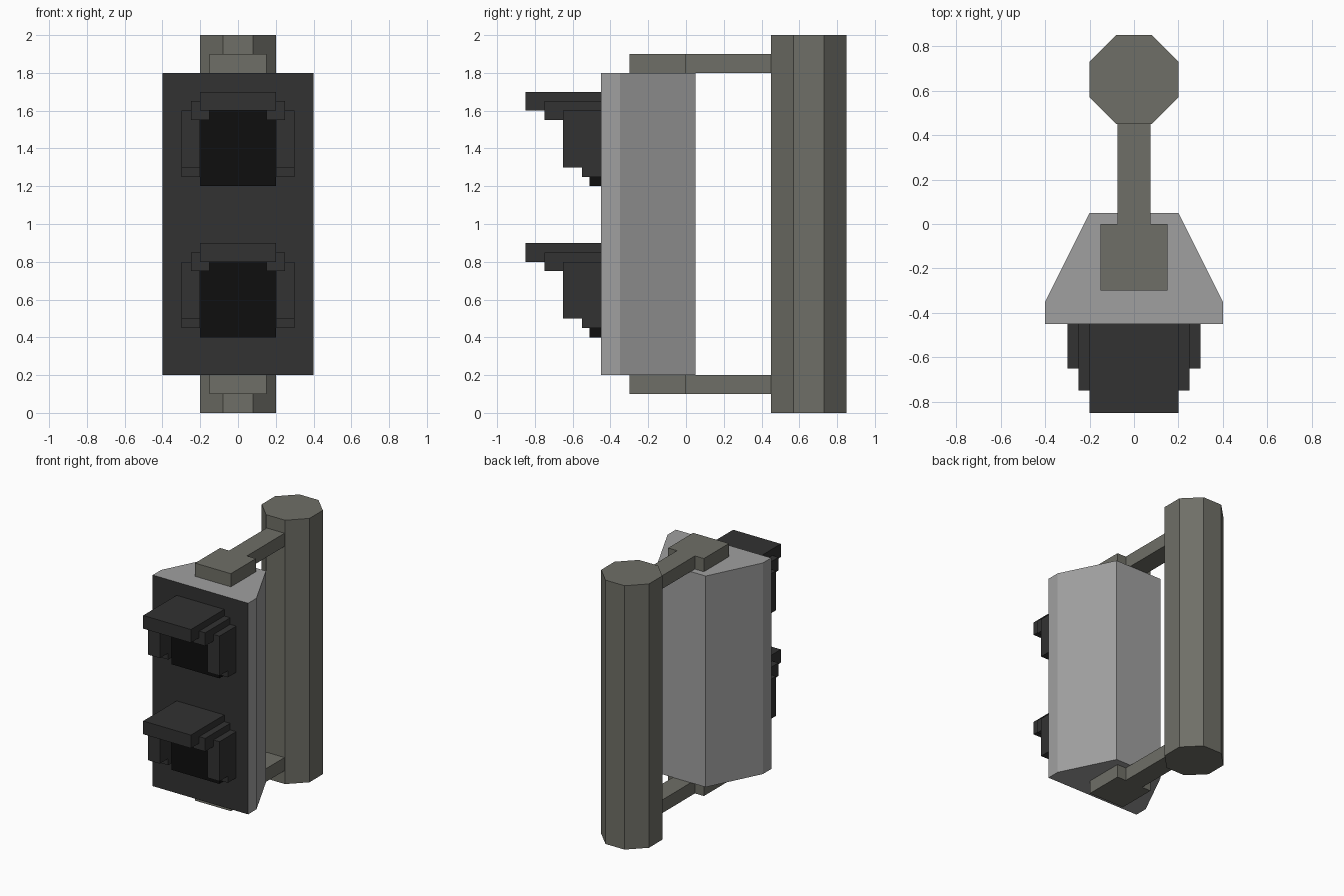
import bpy, bmesh

if "Cube" in bpy.data.objects:
    bpy.data.objects.remove(bpy.data.objects["Cube"])


def material(name, srgb):
    m = bpy.data.materials.new(name)
    lin = [((c / 255 + 0.055) / 1.055) ** 2.4 if c > 10 else c / 255 / 12.92 for c in srgb]
    m.diffuse_color = (*lin, 1)
    m.use_nodes = True
    m.node_tree.nodes["Principled BSDF"].inputs["Base Color"].default_value = m.diffuse_color
    return m


POLE = material("olive grey metal", (111, 111, 103))
BODY = material("light grey casing", (160, 160, 160))
DARK = material("charcoal plastic", (50, 50, 50))
LENS = material("black lens", (14, 14, 14))


def prism(name, outline, z0, z1, *mats):
    """Extrude an xy outline from z0 up to z1."""
    bm = bmesh.new()
    base = bm.faces.new([bm.verts.new((x, y, z0)) for x, y in outline])
    top = bmesh.ops.extrude_face_region(bm, geom=[base])["geom"]
    for v in top:
        if isinstance(v, bmesh.types.BMVert):
            v.co.z = z1
    bmesh.ops.recalc_face_normals(bm, faces=bm.faces)
    me = bpy.data.meshes.new(name)
    bm.to_mesh(me)
    bm.free()
    for m in mats:
        me.materials.append(m)
    ob = bpy.data.objects.new(name, me)
    bpy.context.collection.objects.link(ob)
    return ob


def box(name, x0, x1, y0, y1, z0, z1, mat):
    return prism(name, [(x0, y0), (x1, y0), (x1, y1), (x0, y1)], z0, z1, mat)


# Octagonal pole
a, b, cy = 0.08, 0.2, 0.65
prism("pole", [(x, cy + y) for x, y in
               [(a, -b), (b, -a), (b, a), (a, b), (-a, b), (-b, a), (-b, -a), (-a, -b)]],
      0, 2, POLE)

# Brackets: narrow arm widening to a mounting plate
half = [(0.15, -0.3), (0.15, 0), (0.075, 0), (0.075, 0.45)]
outline = half + [(-x, y) for x, y in reversed(half)]
for name, z in (("lower_bracket", 0.1), ("upper_bracket", 1.8)):
    prism(name, outline, z, z + 0.1, POLE)

# Tapered casing with a dark front face
casing = prism("casing", [(-0.4, -0.45), (0.4, -0.45), (0.4, -0.35),
                          (0.2, 0.05), (-0.2, 0.05), (-0.4, -0.35)], 0.2, 1.8, BODY, DARK)
for p in casing.data.polygons:
    p.material_index = int(p.normal.y < -0.9)

# Two lamps, each with a lens and a stepped visor
FACE = -0.45
for lamp, z in (("lower", 0.4), ("upper", 1.2)):
    box(lamp + "_lens", -0.2, 0.2, -0.51, FACE, z, z + 0.4, LENS)
    box(lamp + "_visor_top", -0.2, 0.2, -0.85, FACE, z + 0.4, z + 0.5, DARK)
    for side, s in (("left", -1), ("right", 1)):
        for part, xa, xb, y, z0, z1 in (("corner", 0.15, 0.25, -0.75, 0.35, 0.45),
                                        ("side", 0.2, 0.3, -0.65, 0.1, 0.4),
                                        ("side_foot", 0.2, 0.3, -0.55, 0.05, 0.1)):
            x0, x1 = sorted((s * xa, s * xb))
            box(f"{lamp}_visor_{part}_{side}", x0, x1, y, FACE, z + z0, z + z1, DARK)
